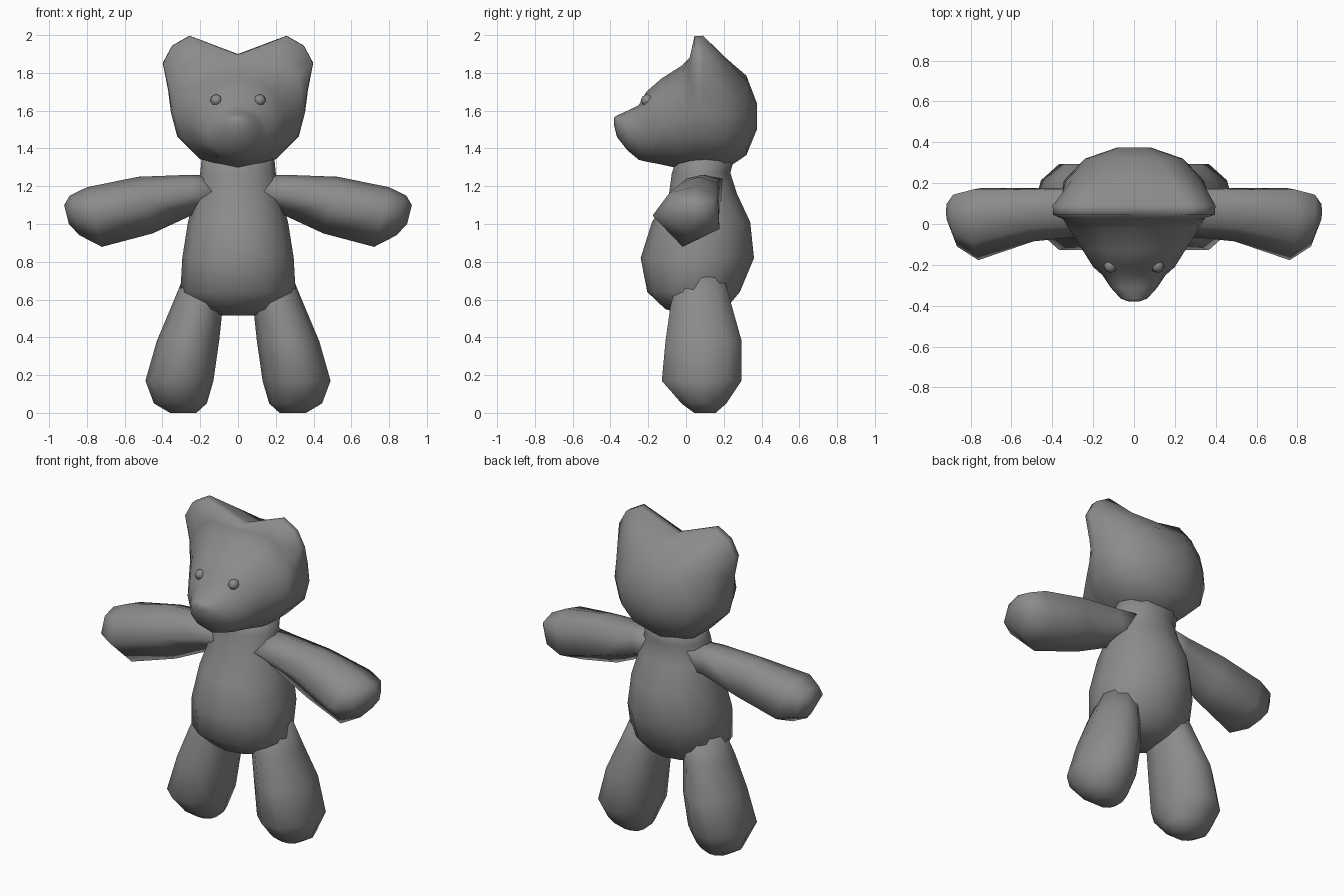
import bpy, bmesh, math
from mathutils import Vector

if "Cube" in bpy.data.objects:
    bpy.data.objects.remove(bpy.data.objects["Cube"])

fur = bpy.data.materials.new("grey_fur")
fur.diffuse_color = (0.26, 0.26, 0.26, 1)
fur.use_nodes = True
fur.node_tree.nodes["Principled BSDF"].inputs["Base Color"].default_value = fur.diffuse_color


def loft(name, rings):
    """Skin a list of point rings, close both ends and shade smooth."""
    bm = bmesh.new()
    rows = [[bm.verts.new(p) for p in ring] for ring in rings]
    n = len(rows[0])
    for a, b in zip(rows, rows[1:]):
        for i in range(n):
            j = (i + 1) % n
            bm.faces.new((a[i], a[j], b[j], b[i]))
    bm.faces.new(rows[0])
    bm.faces.new(rows[-1])
    bmesh.ops.recalc_face_normals(bm, faces=bm.faces)
    for f in bm.faces:
        f.smooth = True
    me = bpy.data.meshes.new(name)
    bm.to_mesh(me)
    bm.free()
    me.materials.append(fur)
    ob = bpy.data.objects.new(name, me)
    bpy.context.collection.objects.link(ob)
    return ob


def oval(z, cx, cy, rx, ry, n):
    """Horizontal oval ring."""
    return [Vector((cx + rx * math.cos(t), cy + ry * math.sin(t), z))
            for t in (2 * math.pi * i / n for i in range(n))]


def bump(name, loc, size):
    """Small smooth rounded bump."""
    x, y, z = loc
    sx, sy, sz = size
    rings = []
    for a in (-80, -45, 0, 45, 80):
        c, s = math.cos(math.radians(a)), math.sin(math.radians(a))
        rings.append(oval(z + sz * s, x, y, sx * c, sy * c, 8))
    return loft(name, rings)


# Torso: z, centre y, half width, half depth
torso = [(1.37, .11, .19, .15), (1.27, .08, .20, .155), (1.16, .09, .225, .18),
         (1.01, .08, .265, .26), (.82, .06, .295, .30), (.64, .04, .305, .245),
         (.55, .05, .20, .16), (.515, .06, .08, .07)]
loft("torso", [oval(z, 0, cy, rx, ry, 12) for z, cy, rx, ry in torso])

# Legs: z, centre x, centre y, half width, half depth
leg = [(.74, .17, .08, .11, .12), (.57, .215, .08, .135, .17), (.38, .265, .093, .165, .212),
       (.17, .31, .083, .18, .222), (.05, .305, .095, .14, .125), (0, .29, .10, .07, .06)]
# Arms: x, centre y, centre z, half depth, half height
arm = [(.12, .08, 1.17, .12, .09), (.24, .06, 1.16, .12, .10), (.49, .045, 1.10, .13, .15),
       (.76, 0, 1.037, .177, .158), (.865, .02, 1.045, .13, .105), (.908, .05, 1.05, .05, .05)]
arm_section = [(1, -.4), (-.1, -1), (-1, .05), (-.5, .8), (.2, 1), (.95, .78)]

for side, s in (("right", -1), ("left", 1)):
    loft(side + "_leg", [oval(z, s * cx, cy, rx, ry, 10) for z, cx, cy, rx, ry in leg])
    loft(side + "_arm", [[Vector((s * (x + .25 * rz * v), cy + ry * u, cz + rz * v))
                          for u, v in arm_section] for x, cy, cz, ry, rz in arm])
    bump(side + "_eye", (s * .115, -.205, 1.655), (.033, .035, .03))

# Head: y, centre z, half width, height above, height below, ear amount
head = [(-.38, 1.545, .025, .02, .025, 0), (-.365, 1.53, .065, .045, .07, 0),
        (-.31, 1.49, .115, .11, .10, 0), (-.25, 1.48, .155, .15, .14, 0),
        (-.21, 1.50, .20, .20, .17, 0), (-.13, 1.54, .25, .23, .225, 0),
        (-.02, 1.57, .32, .27, .28, 0), (.02, 1.585, .345, .295, .295, .3),
        (.045, 1.59, .35, .305, .30, 1), (.09, 1.59, .355, .31, .30, .98),
        (.21, 1.58, .345, .30, .29, .25), (.32, 1.57, .24, .215, .205, 0),
        (.375, 1.57, .08, .07, .07, 0)]
# Angle around the head and how far the ear pushes out there
ear_push = [(90, 0), (60, .163), (48, .17), (36, .14), (20, .04), (0, 0), (-25, 0), (-55, 0), (-90, 0)]
around = ear_push + [(180 - a, p) for a, p in ear_push[-2:0:-1]]


def head_ring(y, cz, rx, up, down, ear):
    ring = []
    for a, push in around:
        c, s = math.cos(math.radians(a)), math.sin(math.radians(a))
        rz = up if s > 0 else down
        ring.append(Vector(((rx + push * ear) * c, y, cz + (rz + push * ear) * s)))
    return ring


loft("head_with_ears", [head_ring(*r) for r in head])
bump("nose", (0, -.355, 1.555), (.035, .022, .022))
